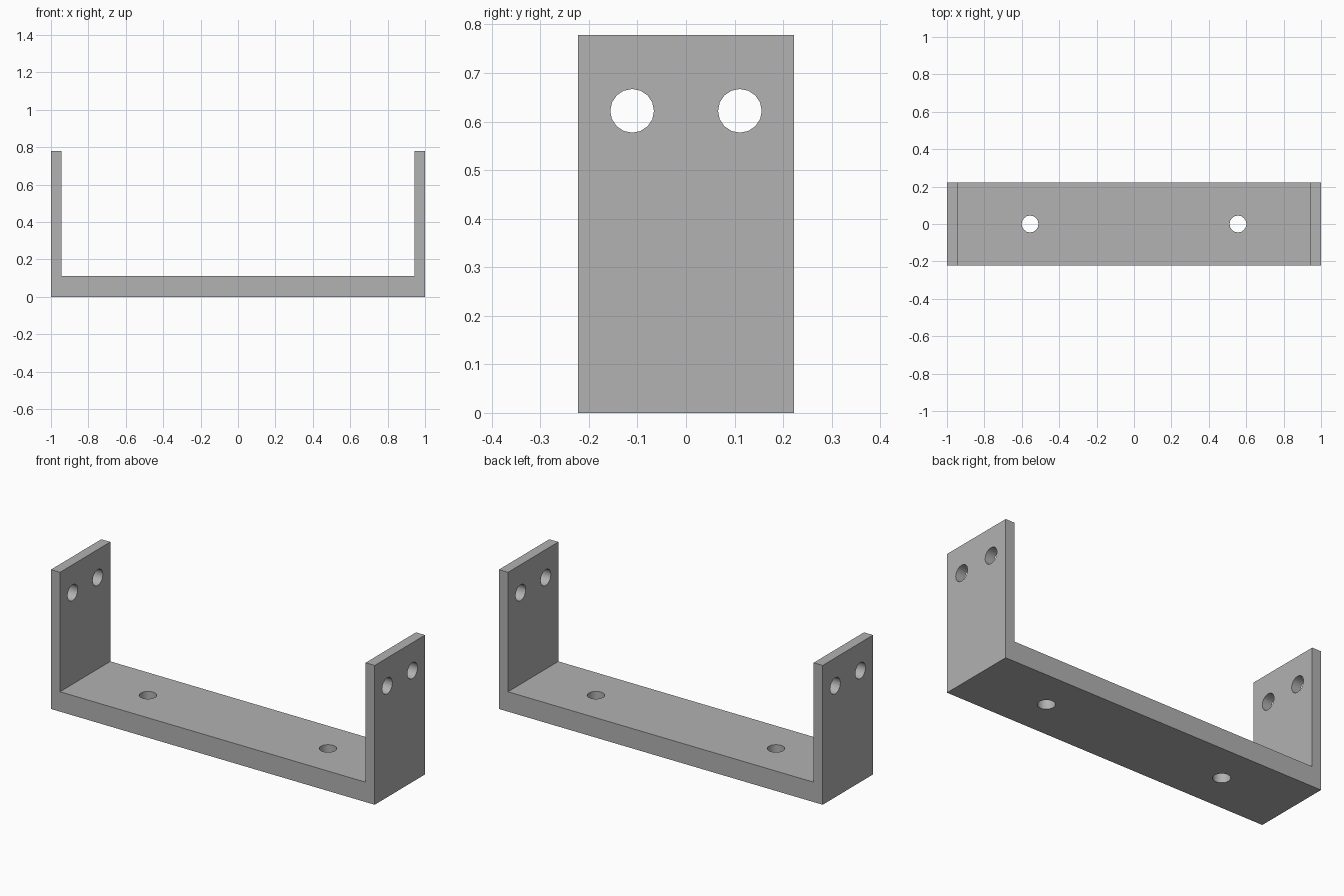
import bpy, bmesh, math

cube = bpy.data.objects.get("Cube")
if cube:
    bpy.data.objects.remove(cube, do_unlink=True)

HALF_LENGTH, HALF_DEPTH, HEIGHT = 1.0, 0.222, 0.778
WALL, BASE = 0.056, 0.111
HOLE_RADIUS, HOLE_SIDES = 0.045, 16

# Material
grey = bpy.data.materials.new("plain_grey")
grey.use_nodes = True
grey.diffuse_color = (0.445, 0.445, 0.445, 1)
grey.node_tree.nodes["Principled BSDF"].inputs["Base Color"].default_value = grey.diffuse_color

# U-shaped bracket: profile extruded along its depth
inner = HALF_LENGTH - WALL
half = [(HALF_LENGTH, 0), (HALF_LENGTH, HEIGHT), (inner, HEIGHT), (inner, BASE)]
profile = half + [(-x, z) for x, z in reversed(half)]
bm = bmesh.new()
face = bm.faces.new([bm.verts.new((x, -HALF_DEPTH, z)) for x, z in profile])
grown = bmesh.ops.extrude_face_region(bm, geom=[face])["geom"]
verts = [v for v in grown if isinstance(v, bmesh.types.BMVert)]
bmesh.ops.translate(bm, verts=verts, vec=(0, 2 * HALF_DEPTH, 0))
bmesh.ops.recalc_face_normals(bm, faces=bm.faces)
mesh = bpy.data.meshes.new("u_bracket")
bm.to_mesh(mesh)
bm.free()
mesh.materials.append(grey)
bracket = bpy.data.objects.new("u_bracket", mesh)
bpy.context.collection.objects.link(bracket)


def drill(location, rotation, length):
    """Cut a round through-hole in the bracket."""
    bpy.ops.mesh.primitive_cylinder_add(vertices=HOLE_SIDES, radius=HOLE_RADIUS,
                                        depth=length, location=location, rotation=rotation)
    cutter = bpy.context.object
    cutter.name = "hole_cutter"
    cutter.hide_render = True
    cutter.data.materials.append(grey)
    bpy.ops.object.select_all(action="DESELECT")
    bracket.select_set(True)
    bpy.context.view_layer.objects.active = bracket
    cut = bracket.modifiers.new("hole", "BOOLEAN")
    cut.operation = "DIFFERENCE"
    cut.solver = "EXACT"
    cut.object = cutter
    bpy.ops.object.modifier_apply(modifier=cut.name)
    bpy.data.objects.remove(cutter, do_unlink=True)


# Base screw holes, and pairs of holes through both end walls
for side in (-1, 1):
    drill((side * 0.556, 0, BASE / 2), (0, 0, 0), 0.4)
    drill((0, side * 0.111, 0.622), (0, math.pi / 2, 0), 2.4)

bpy.ops.object.shade_smooth_by_angle(angle=math.radians(30))
